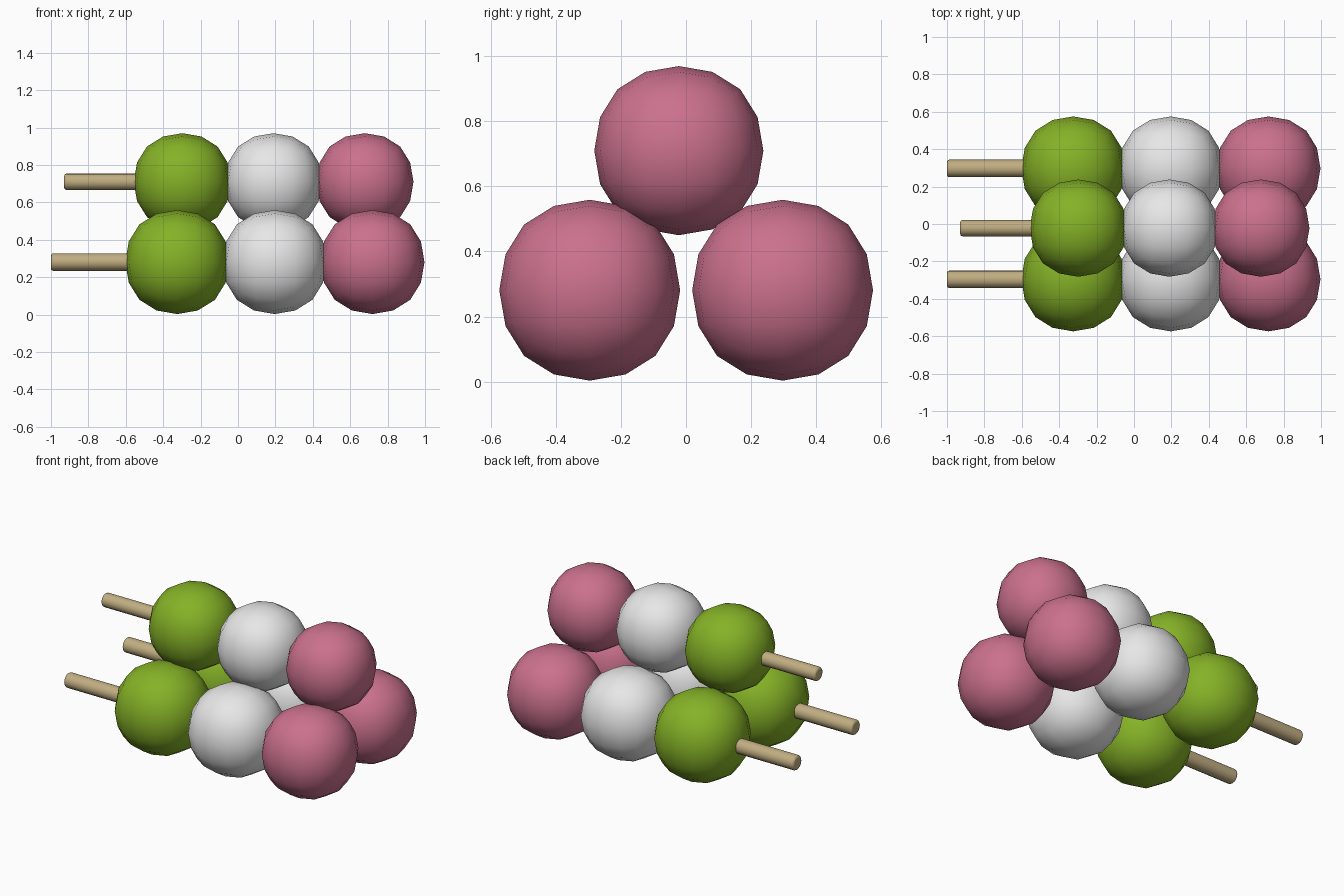
import bpy, math
from mathutils import Vector

if "Cube" in bpy.data.objects:
    bpy.data.objects.remove(bpy.data.objects["Cube"])


def material(name, rgb):
    m = bpy.data.materials.new(name)
    m.diffuse_color = (*rgb, 1.0)
    m.use_nodes = True
    m.node_tree.nodes["Principled BSDF"].inputs["Base Color"].default_value = m.diffuse_color
    return m


GREEN = material("leaf green", (0.235, 0.445, 0.02))
WHITE = material("rice white", (0.80, 0.80, 0.80))
PINK = material("blossom pink", (0.60, 0.165, 0.27))
WOOD = material("pale wood", (0.53, 0.42, 0.22))

# A subdivided cube reaches 0.8395 of its half size along each axis
SHRINK = 0.8395


def ball(name, centre, radius, mat):
    bpy.ops.mesh.primitive_cube_add(size=2 * radius / SHRINK, location=centre)
    ob = bpy.context.object
    ob.name = name
    ob.data.materials.append(mat)
    mod = ob.modifiers.new("round", 'SUBSURF')
    mod.levels = mod.render_levels = 2
    bpy.ops.object.shade_smooth()
    return ob


def stick(name, start, end, radius):
    start, end = Vector(start), Vector(end)
    bpy.ops.mesh.primitive_cylinder_add(
        vertices=16, radius=radius, depth=(end - start).length,
        location=(start + end) / 2, rotation=(0, math.pi / 2, 0))
    ob = bpy.context.object
    ob.name = name
    ob.data.materials.append(WOOD)
    bpy.ops.object.shade_smooth_by_angle(angle=math.radians(40))
    # softly rounded ends
    mod = ob.modifiers.new("soft ends", 'BEVEL')
    mod.width = 0.012
    mod.segments = 2
    mod.limit_method = 'ANGLE'
    mod.angle_limit = math.radians(40)
    return ob


def skewer(label, x, y, z, s):
    # Three dumplings threaded on one stick that points along -x
    for name, dx, mat in (("green", -0.325, GREEN),
                          ("white", 0.196, WHITE),
                          ("pink", 0.719, PINK)):
        ball(f"{label}_{name}_dumpling", (x + dx * s, y, z), 0.278 * s, mat)
    stick(f"{label}_stick", (x - s, y, z), (x + 0.72 * s, y, z), 0.047 * s)


# Two skewers lie side by side, a slightly smaller one rests on top
skewer("front", 0, -0.296, 0.281, 1.0)
skewer("back", 0, 0.297, 0.281, 1.0)
skewer("top", 0.006, -0.022, 0.71, 0.935)
